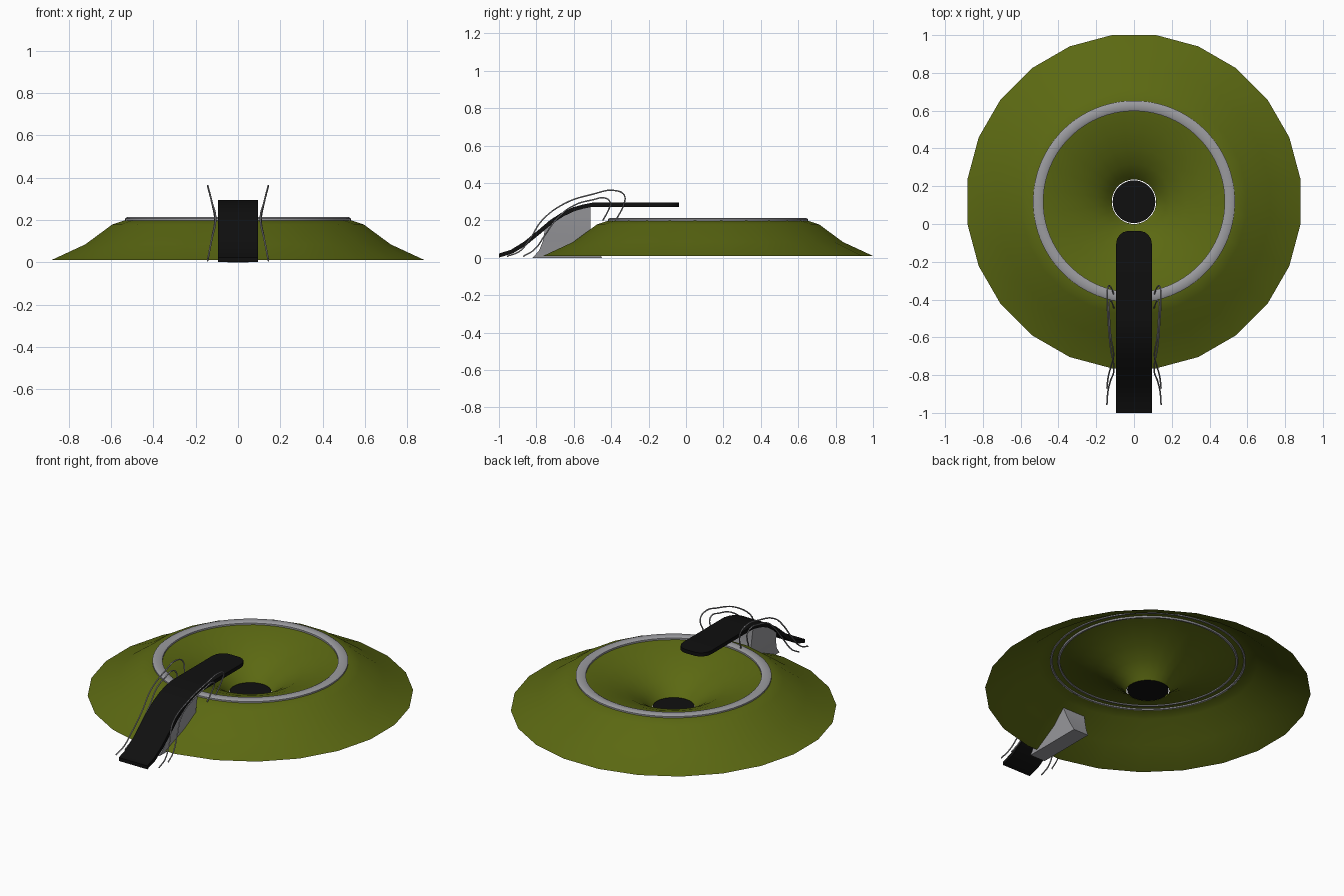
import bpy, bmesh, math

if "Cube" in bpy.data.objects:
    bpy.data.objects.remove(bpy.data.objects["Cube"])

CY = 0.118  # centre of the mound along y


def material(name, rgb):
    m = bpy.data.materials.new(name)
    m.diffuse_color = (*rgb, 1)
    m.use_nodes = True
    m.node_tree.nodes["Principled BSDF"].inputs["Base Color"].default_value = m.diffuse_color
    return m


GREEN = material("olive green", (0.105, 0.14, 0.006))
GREY = material("metal grey", (0.33, 0.33, 0.35))
BLACK = material("black", (0.005, 0.005, 0.005))


def finish(name, bm, mat, smooth=None):
    bmesh.ops.recalc_face_normals(bm, faces=bm.faces)
    me = bpy.data.meshes.new(name)
    bm.to_mesh(me)
    bm.free()
    me.materials.append(mat)
    ob = bpy.data.objects.new(name, me)
    bpy.context.collection.objects.link(ob)
    if smooth:
        bpy.ops.object.select_all(action='DESELECT')
        ob.select_set(True)
        bpy.context.view_layer.objects.active = ob
        bpy.ops.object.shade_smooth_by_angle(angle=math.radians(smooth))
    return ob


def lathe(name, profile, seg, mat, closed=False, smooth=40):
    """Spin an (r, z) profile round the mound axis."""
    bm = bmesh.new()
    rows = []
    for r, z in profile:
        rows.append([bm.verts.new((r * math.cos((i + 0.5) * math.tau / seg),
                                   CY + r * math.sin((i + 0.5) * math.tau / seg), z))
                     for i in range(seg)])
    pairs = list(zip(rows, rows[1:])) + ([(rows[-1], rows[0])] if closed else [])
    for a, b in pairs:
        for i in range(seg):
            j = (i + 1) % seg
            bm.faces.new((a[i], a[j], b[j], b[i]))
    return finish(name, bm, mat, smooth)


def loft(name, sections, mat, smooth=None):
    """Skin a row of four-cornered sections and cap both ends."""
    bm = bmesh.new()
    rows = [[bm.verts.new(p) for p in s] for s in sections]
    for a, b in zip(rows, rows[1:]):
        for i in range(4):
            j = (i + 1) % 4
            bm.faces.new((a[i], a[j], b[j], b[i]))
    bm.faces.new(rows[0])
    bm.faces.new(rows[-1])
    return finish(name, bm, mat, smooth)


# Mound with funnel: open shell, outer slope then trumpet-shaped bowl
lathe("mound", [(0.89, 0.01), (0.727, 0.085), (0.6, 0.178), (0.54, 0.198), (0.505, 0.201),
                (0.475, 0.196), (0.38, 0.17), (0.28, 0.133), (0.2, 0.088),
                (0.15, 0.048), (0.118, 0.01)], 24, GREEN, smooth=60)

# Rim ring: shallow channel sitting over the crest
lathe("rim_ring", [(0.535, 0.193), (0.535, 0.207), (0.525, 0.213), (0.49, 0.213),
                   (0.48, 0.207), (0.48, 0.191), (0.49, 0.191), (0.495, 0.205),
                   (0.52, 0.205), (0.525, 0.193)], 72, GREY, closed=True)

# Disc in the funnel hole
bm = bmesh.new()
bmesh.ops.create_cone(bm, cap_ends=True, segments=48, radius1=0.113, radius2=0.113, depth=0.008)
bmesh.ops.translate(bm, verts=bm.verts, vec=(0, CY, 0.016))
finish("hole_disc", bm, BLACK, 30)

# Ramp: (y, z, half width) along the middle of the plank, rounded at the high end
path = [(-1.0, 0.012, 0.095), (-0.93, 0.034, 0.095), (-0.86, 0.077, 0.095),
        (-0.79, 0.134, 0.095), (-0.72, 0.193, 0.095), (-0.66, 0.232, 0.095),
        (-0.6, 0.26, 0.095), (-0.55, 0.274, 0.095), (-0.5, 0.284, 0.095),
        (-0.11, 0.284, 0.095), (-0.08, 0.284, 0.09), (-0.058, 0.284, 0.076),
        (-0.044, 0.284, 0.058), (-0.037, 0.284, 0.035)]
sections = []
for k, (y, z, w) in enumerate(path):
    y0, z0, _ = path[max(k - 1, 0)]
    y1, z1, _ = path[min(k + 1, len(path) - 1)]
    d = math.hypot(y1 - y0, z1 - z0)
    ny, nz = -(z1 - z0) / d * 0.011, (y1 - y0) / d * 0.011
    if k == 0:
        ny = 0
    sections.append([(-w, y - ny, z - nz), (w, y - ny, z - nz),
                     (w, y + ny, z + nz), (-w, y + ny, z + nz)])
loft("ramp", sections, BLACK, 30)

# Support under the ramp: (front y, back y, z, half width), narrowing downwards
support = [(-0.82, -0.45, 0.0, 0.05), (-0.785, -0.47, 0.04, 0.056), (-0.765, -0.49, 0.09, 0.065),
           (-0.755, -0.51, 0.15, 0.075), (-0.68, -0.51, 0.215, 0.083),
           (-0.6, -0.51, 0.255, 0.088), (-0.54, -0.51, 0.274, 0.09)]
loft("ramp_support", [[(-w, f, z), (w, f, z), (w, b, z), (-w, b, z)]
                      for f, b, z, w in support], GREY, 25)

# Handrails: two bent wires on each side, splayed out at foot and top
SPLAY = [(0.0, 0.145), (0.08, 0.13), (0.2, 0.106), (0.27, 0.12), (0.37, 0.145)]


def splay(z):
    for (z0, x0), (z1, x1) in zip(SPLAY, SPLAY[1:]):
        if z <= z1:
            return x0 + (x1 - x0) * (z - z0) / (z1 - z0)
    return SPLAY[-1][1]


rails = {
    "outer": [(-0.957, 0.008), (-0.89, 0.035), (-0.835, 0.1), (-0.77, 0.2), (-0.65, 0.29),
              (-0.5, 0.34), (-0.38, 0.36), (-0.33, 0.335), (-0.335, 0.28), (-0.37, 0.21)],
    "inner": [(-0.87, 0.008), (-0.81, 0.045), (-0.755, 0.12), (-0.69, 0.21), (-0.6, 0.28),
              (-0.5, 0.31), (-0.43, 0.319), (-0.405, 0.295), (-0.415, 0.255), (-0.445, 0.2)],
}
for label, pts in rails.items():
    for side, s in (("left", -1), ("right", 1)):
        cu = bpy.data.curves.new(f"handrail_{label}_{side}", 'CURVE')
        cu.dimensions = '3D'
        cu.bevel_depth = 0.004
        cu.bevel_resolution = 1
        cu.resolution_u = 6
        cu.use_fill_caps = True
        sp = cu.splines.new('BEZIER')
        sp.bezier_points.add(len(pts) - 1)
        for bp, (y, z) in zip(sp.bezier_points, pts):
            bp.co = (s * splay(z), y, z)
            bp.handle_left_type = bp.handle_right_type = 'AUTO'
        cu.materials.append(GREY)
        ob = bpy.data.objects.new(cu.name, cu)
        bpy.context.collection.objects.link(ob)
        bpy.ops.object.select_all(action='DESELECT')
        ob.select_set(True)
        bpy.context.view_layer.objects.active = ob
        bpy.ops.object.convert(target='MESH')
